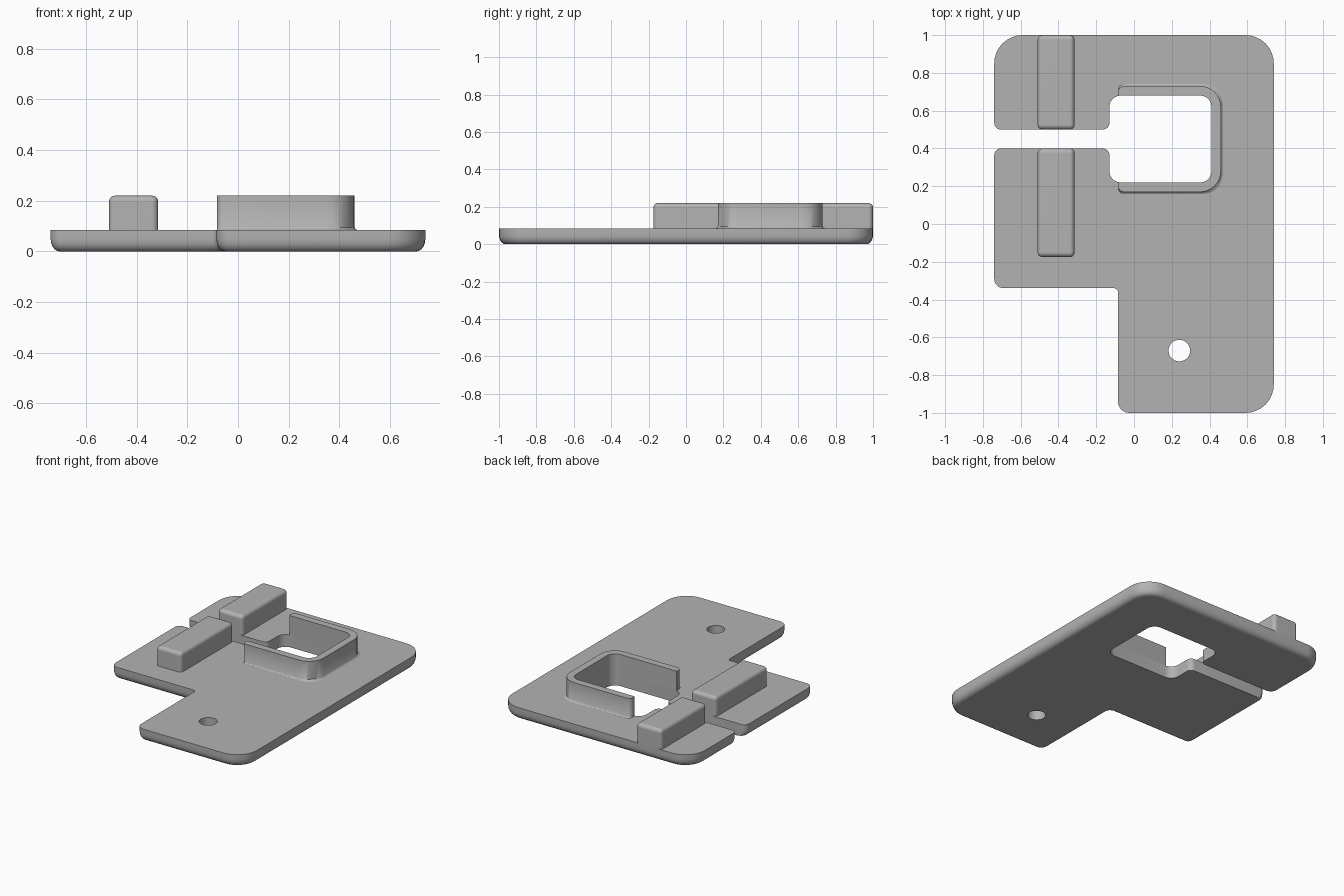
import bpy, bmesh, math
from mathutils import Vector

if "Cube" in bpy.data.objects:
    bpy.data.objects.remove(bpy.data.objects["Cube"])

grey = bpy.data.materials.new("plain grey")
grey.use_nodes = True
grey.diffuse_color = (0.45, 0.45, 0.45, 1)
grey.node_tree.nodes["Principled BSDF"].inputs["Base Color"].default_value = grey.diffuse_color

PLATE_TOP, TOP = 0.085, 0.22
SEG = 8


def rounded_outline(corners, shaped, inset):
    """Round every right-angle corner; edges listed in shaped move inward by inset."""
    pts = [Vector(c[:2]) for c in corners]
    n = len(pts)
    dirs = [(pts[(i + 1) % n] - pts[i]).normalized() for i in range(n)]
    shift = [inset if i in shaped else 0 for i in range(n)]
    result = []
    for i in range(n):
        before, after = dirs[i - 1], dirs[i]
        v = pts[i].copy()
        for d, s in ((before, shift[i - 1]), (after, shift[i])):
            v += Vector((-d.y, d.x)) * s
        r = corners[i][2]
        if shift[i - 1] and shift[i]:
            r -= math.copysign(inset, before.cross(after)) * (1 if inset > 0 else -1) \
                * (1 if inset > 0 else -1)
        r = max(r, 0.004)
        centre = v + (after - before) * r
        for k in range(SEG + 1):
            t = math.pi / 2 * k / SEG
            result.append(centre - (after * math.cos(t) - before * math.sin(t)) * r)
    return result


def finish(obj, angle=30):
    obj.data.materials.append(grey)
    bpy.ops.object.select_all(action="DESELECT")
    obj.select_set(True)
    bpy.context.view_layer.objects.active = obj
    bpy.ops.object.shade_smooth_by_angle(angle=math.radians(angle))


def loft(name, corners, shaped, layers):
    """Stack (z, inset) outlines into a closed solid."""
    bm = bmesh.new()
    rings = [[bm.verts.new((p.x, p.y, z)) for p in rounded_outline(corners, shaped, d)]
             for z, d in layers]
    n = len(rings[0])
    for low, high in zip(rings, rings[1:]):
        for i in range(n):
            j = (i + 1) % n
            bm.faces.new((low[i], low[j], high[j], high[i]))
    for cap in (bm.faces.new(rings[0][::-1]), bm.faces.new(rings[-1])):
        for e in cap.edges:
            e.smooth = False
    mesh = bpy.data.meshes.new(name)
    bm.to_mesh(mesh)
    bm.free()
    obj = bpy.data.objects.new(name, mesh)
    bpy.context.collection.objects.link(obj)
    return obj


# Base plate: outer edge, slot and window in one outline (x, y, corner radius)
plate_corners = [
    (-.74, -.34, .05), (-.085, -.34, .02), (-.085, -1, .06), (.74, -1, .15),
    (.74, 1, .15), (-.74, 1, .15), (-.74, .5, .035), (-.13, .5, .035),
    (-.13, .68, .06), (.41, .68, .06), (.41, .22, .06), (-.13, .22, .06),
    (-.13, .4, .035), (-.74, .4, .035)]
round_under = []
for k in range(6):
    a = math.pi / 2 * k / 5
    round_under.append((0.05 * (1 - math.sin(a)), 0.035 * (1 - math.cos(a))))
layers = sorted(round_under) + [(PLATE_TOP, 0)]
plate = loft("base_plate", plate_corners, {0, 1, 2, 3, 4, 5, 13}, layers)

# Round screw hole
bpy.ops.mesh.primitive_cylinder_add(vertices=48, radius=0.057, depth=0.4, location=(.24, -.67, 0))
cutter = bpy.context.object
cutter.name = "hole_cutter"
cutter.hide_render = True
cut = plate.modifiers.new("hole", "BOOLEAN")
cut.operation, cut.solver, cut.object = "DIFFERENCE", "EXACT", cutter
bpy.context.view_layer.objects.active = plate
bpy.ops.object.modifier_apply(modifier=cut.name)
bpy.data.objects.remove(cutter)
finish(plate)

# Guard wall around three sides of the window, flared at its foot
guard_corners = [
    (-.083, .17, .03), (.46, .17, .11), (.46, .73, .11), (-.083, .73, .03),
    (-.083, .68, .005), (.41, .68, .06), (.41, .22, .06), (-.083, .22, .005)]
guard = loft("window_guard", guard_corners, {0, 1, 2},
             [(.08, -.01), (PLATE_TOP, -.01), (.088, -.005), (.095, 0), (TOP, 0)])
finish(guard, 50)


# Raised blocks on either side of the slot
def block(name, y0, y1):
    bpy.ops.mesh.primitive_cube_add(size=1)
    obj = bpy.context.object
    obj.name = name
    z0 = PLATE_TOP - 0.005
    bm = bmesh.new()
    bm.from_mesh(obj.data)
    bmesh.ops.scale(bm, vec=(0.195, y1 - y0, TOP - z0), verts=bm.verts)
    bmesh.ops.translate(bm, vec=(-.4125, (y0 + y1) / 2, (TOP + z0) / 2), verts=bm.verts)
    edges = [e for e in bm.edges if max(v.co.z for v in e.verts) > z0 + 0.01]
    bmesh.ops.bevel(bm, geom=edges, offset=0.025, segments=5, profile=0.5, affect="EDGES")
    bm.to_mesh(obj.data)
    bm.free()
    finish(obj)
    obj.modifiers.new("flat_faces", "WEIGHTED_NORMAL").keep_sharp = True


block("back_block", .5, 1)
block("front_block", -.175, .4)
